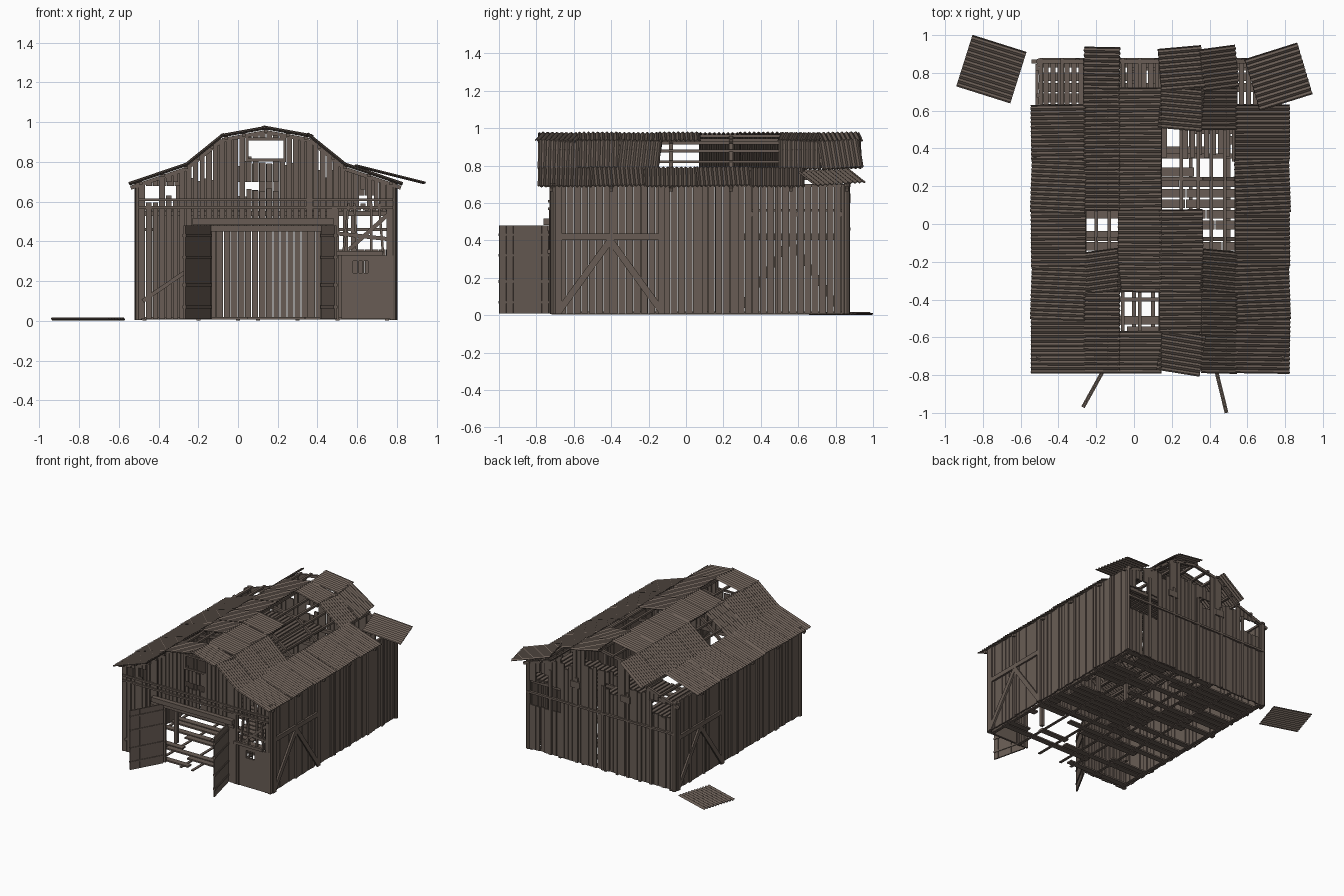
import bpy, bmesh, math, random
from mathutils import Matrix, Vector

random.seed(4)
if "Cube" in bpy.data.objects:
    bpy.data.objects.remove(bpy.data.objects["Cube"])

COL = (0.14, 0.108, 0.089, 1)
mat = bpy.data.materials.new("weathered_brown")
mat.use_nodes = True
mat.diffuse_color = COL
bsdf = mat.node_tree.nodes["Principled BSDF"]
bsdf.inputs["Base Color"].default_value = COL
bsdf.inputs["Roughness"].default_value = 0.9

XL, XR, YF, YB, EAVE = -0.5, 0.78, -0.72, 0.87, 0.7
# Gambrel roof profile, x and z
ROOF = [(-0.54, 0.685), (-0.26, 0.78), (-0.08, 0.925), (0.14, 0.965),
        (0.36, 0.925), (0.54, 0.78), (0.82, 0.685)]


def roof_z(x):
    for (x0, z0), (x1, z1) in zip(ROOF, ROOF[1:]):
        if x <= x1:
            return z0 + (z1 - z0) * (x - x0) / (x1 - x0)
    return ROOF[-1][1]


def finish(name, bm):
    me = bpy.data.meshes.new(name)
    bm.to_mesh(me)
    bm.free()
    me.materials.append(mat)
    ob = bpy.data.objects.new(name, me)
    bpy.context.collection.objects.link(ob)
    return ob


def box(bm, lo, hi):
    lo, hi = Vector(lo), Vector(hi)
    m = Matrix.Translation((lo + hi) / 2) @ Matrix.Diagonal((*(hi - lo), 1))
    bmesh.ops.create_cube(bm, size=1, matrix=m)


def beam(bm, a, b, w=0.03, d=0.03):
    a, b = Vector(a), Vector(b)
    rot = (b - a).to_track_quat('Z', 'Y').to_matrix().to_4x4()
    size = Matrix.Diagonal((w, d, (b - a).length, 1))
    bmesh.ops.create_cube(bm, size=1, matrix=Matrix.Translation((a + b) / 2) @ rot @ size)


def plank_wall(name, axis, start, end, fixed, pitch, gap, top, holes=()):
    """Vertical planks along x or y; holes are (u0, u1, z0, z1) with ragged edges."""
    bm = bmesh.new()
    n = round((end - start) / pitch)
    step = (end - start) / n
    for i in range(n):
        u = start + step * (i + 0.5)
        spans = [(0.01, top(u))]
        for u0, u1, z0, z1 in holes:
            if u0 <= u <= u1:
                r0, r1 = z0, z1
                if z0 > 0.5:
                    r0 += random.uniform(-0.02, 0.02)
                cut = []
                for s0, s1 in spans:
                    cut += [(s0, min(s1, r0)), (max(s0, r1), s1)]
                spans = [s for s in cut if s[1] - s[0] > 0.01]
        off = fixed + random.uniform(-0.005, 0.005)
        h = (step - gap * random.uniform(0.5, 1.5)) / 2
        for s0, s1 in spans:
            if axis == 'x':
                box(bm, (u - h, off - 0.006, s0), (u + h, off + 0.006, s1))
            else:
                box(bm, (off - 0.006, u - h, s0), (off + 0.006, u + h, s1))
    return finish(name, bm)


# Plank walls
def gable_top(x):
    return roof_z(x) - 0.015


front_holes = [(-0.14, 0.42, 0, 0.48), (0.5, 0.76, 0, 0.57), (0.04, 0.24, 0.81, 0.92),
               (-0.36, -0.3, 0.63, 0.7), (-0.46, -0.4, 0.6, 0.68), (0.05, 0.2, 0.66, 0.7),
               (0.6, 0.66, 0.6, 0.66)]
back_holes = [(0.5, 0.77, 0.36, 0.55), (0.6, 0.72, 0.55, 0.63), (-0.46, -0.3, 0.58, 0.68),
              (0.0, 0.3, 0.79, 1), (0.0, 0.1, 0.64, 0.7), (-0.25, -0.12, 0.72, 1), (0.38, 0.5, 0.74, 1)]
plank_wall("front_wall", 'x', XL, XR, YF, 0.034, 0.007, gable_top, front_holes)
plank_wall("back_wall", 'x', XL, XR, YB - 0.01, 0.036, 0.004, gable_top, back_holes)
for side, x in (("right", XL), ("left", XR)):
    plank_wall(side + "_wall", 'y', YF, YB, x, 0.04, 0.003, lambda y: EAVE)

# Battens, corner posts, cross braces on the side walls
bm = bmesh.new()
for x in (XL, XR):
    for y in (YF + 0.01, YB - 0.01):
        bmesh.ops.create_cone(bm, cap_ends=True, segments=8, radius1=0.018, radius2=0.018,
                              depth=EAVE, matrix=Matrix.Translation((x, y, EAVE / 2 + 0.005)))
finish("corner_posts", bm)

bm = bmesh.new()
for x, y0, y1 in ((XR + 0.014, -0.68, -0.13), (XL - 0.014, 0.28, 0.83)):
    mid = (y0 + y1) / 2
    for y in (y0, y1):
        beam(bm, (x, y, 0.005), (x, y, EAVE), 0.016, 0.035)
        beam(bm, (x, y, 0.02), (x, mid, 0.4), 0.014, 0.035)
    beam(bm, (x, y0, 0.42), (x, y1, 0.42), 0.016, 0.035)
for x in (XL - 0.01, XR + 0.01):
    for y in (-0.4, 0.08, 0.27, 0.5, 0.68):
        beam(bm, (x, y, 0.01), (x, y, EAVE), 0.012, 0.02)
finish("side_braces", bm)

bm = bmesh.new()
beam(bm, (XL, YB, 0.46), (XR, YB, 0.46), 0.02, 0.016)
for x in (-0.3, -0.1, 0.12, 0.35, 0.58):
    beam(bm, (x, YB, 0.01), (x, YB, 0.68), 0.022, 0.014)
for x in (-0.08, 0.36):
    box(bm, (x - 0.04, YB - 0.01, 0.6), (x + 0.04, YB + 0.01, 0.65))
finish("back_battens", bm)

# Front trim: header beam, rails, window frame, small side door
bm = bmesh.new()
beam(bm, (-0.23, YF - 0.025, 0.5), (0.48, YF - 0.025, 0.5), 0.036, 0.036)
beam(bm, (-0.25, YF - 0.01, 0.465), (0.48, YF - 0.01, 0.465), 0.02, 0.03)
for z in (0.57, 0.61):
    beam(bm, (XL, YF - 0.01, z), (XR, YF - 0.01, z), 0.014, 0.014)
beam(bm, (-0.48, YF - 0.01, 0.1), (-0.26, YF - 0.01, 0.25), 0.014, 0.02)
beam(bm, (0.48, YF - 0.01, 0.34), (0.73, YF - 0.01, 0.34), 0.02, 0.022)
beam(bm, (0.485, YF, 0.01), (0.485, YF, 0.57), 0.025, 0.025)
for x in (0.53, 0.6, 0.67, 0.73):
    beam(bm, (x, YF, 0.34), (x + random.uniform(-0.03, 0.03), YF, 0.59), 0.02, 0.012)
beam(bm, (0.5, YF, 0.44), (0.77, YF, 0.41), 0.012, 0.02)
beam(bm, (0.56, YF, 0.36), (0.76, YF, 0.54), 0.012, 0.02)
for x in (0.045, 0.235):
    beam(bm, (x, YF - 0.008, 0.8), (x, YF - 0.008, 0.92), 0.014, 0.014)
for z in (0.81, 0.915):
    beam(bm, (0.04, YF - 0.008, z), (0.24, YF - 0.008, z), 0.014, 0.014)
finish("front_trim", bm)

bm = bmesh.new()
for x0, x1, z0, z1 in ((0.52, 0.58, 0.01, 0.33), (0.655, 0.78, 0.01, 0.33),
                       (0.58, 0.655, 0.01, 0.24), (0.58, 0.655, 0.3, 0.33)):
    box(bm, (x0, YF - 0.008, z0), (x1, YF + 0.008, z1))
for x in (0.605, 0.63):
    box(bm, (x - 0.004, YF - 0.005, 0.24), (x + 0.004, YF + 0.005, 0.3))
finish("small_door", bm)

# Open barn doors
for name, hinge, tip in (("right_door", (-0.14, -0.735), (-0.27, -0.97)),
                         ("left_door", (0.425, -0.735), (0.49, -1.0))):
    bm = bmesh.new()
    a, b = Vector((*hinge, 0)), Vector((*tip, 0))
    for i in range(7):
        p = a.lerp(b, (i + 0.5) / 7)
        beam(bm, p + Vector((0, 0, 0.01)), p + Vector((0, 0, 0.48)), 0.01, 0.0375)
        bm.verts.ensure_lookup_table()
        ang = math.atan2((b - a).y, (b - a).x) - math.pi / 2
        bmesh.ops.rotate(bm, verts=bm.verts[-8:], cent=p, matrix=Matrix.Rotation(ang, 3, 'Z'))
    for z in (0.07, 0.18, 0.32, 0.43):
        beam(bm, a + Vector((0, 0, z)), b + Vector((0, 0, z)), 0.02, 0.014)
    finish(name, bm)

# Ground floor boards, broken, over joists
bm = bmesh.new()
y = YF + 0.02
while y < YB - 0.05:
    x = XL + 0.01
    while x < XR - 0.02:
        x1 = min(XR - 0.01, x + random.uniform(0.2, 0.55))
        if random.random() < (0.55 if y < -0.3 else 0.75):
            box(bm, (x, y, 0.008), (x1 - 0.005, y + 0.046, 0.02))
        x = x1
    y += 0.056
for x in (XL + 0.03, -0.2, 0.0, 0.1, 0.3, 0.5, XR - 0.03):
    box(bm, (x - 0.01, YF, 0.003), (x + 0.01, YB, 0.01))
finish("floor_boards", bm)

# Rear loft boards
bm = bmesh.new()
for i in range(34):
    x = XL + 0.02 + i * 0.037
    if random.random() < 0.9:
        box(bm, (x, 0.33 + random.uniform(0, 0.04), 0.555), (x + 0.027, YB - 0.02, 0.567))
for y in (0.36, 0.6, 0.84):
    beam(bm, (XL, y, 0.54), (XR, y, 0.54), 0.025, 0.025)
finish("loft_boards", bm)

# Roof frame: rafters and purlins
bm = bmesh.new()
DROP = 0.015
for y in (YF, -0.4, -0.08, 0.24, 0.56, YB - 0.01):
    for (x0, z0), (x1, z1) in zip(ROOF, ROOF[1:]):
        beam(bm, (x0, y, z0 - DROP), (x1, y, z1 - DROP), 0.02, 0.02)
purlins = [-0.49, -0.38, -0.26, -0.2, -0.13, -0.06, 0.03, 0.14]
for x in purlins + [0.28 - x for x in purlins[:-1]]:
    z = roof_z(x) - 0.008
    beam(bm, (x, YF - 0.03, z), (x, YB + 0.01, z), 0.018, 0.016)
for x in (-0.26, 0.54):
    for y in (-0.4, 0.24):
        beam(bm, (x, y, 0.01), (x, y, 0.77), 0.025, 0.025)
finish("roof_frame", bm)


# Corrugated sheets
def sheet(name, centre, slope, length, width, twist):
    waves = round(width / 0.025)
    bm = bmesh.new()
    bmesh.ops.create_grid(bm, x_segments=1, y_segments=waves * 4, size=0.5)
    for v in bm.verts:
        v.co.z = 0.005 * math.sin((v.co.y + 0.5) * waves * math.tau)
        v.co.x *= length
        v.co.y *= width
    m = (Matrix.Translation(centre) @ Matrix.Rotation(-math.atan(slope), 4, 'Y')
         @ Matrix.Rotation(math.radians(twist), 4, 'Z'))
    bm.transform(m)
    ob = finish(name, bm)
    mod = ob.modifiers.new("thickness", 'SOLIDIFY')
    mod.thickness = 0.005
    mod.offset = 0


MISSING = {(1, 3), (2, 1), (2, 7), (3, 4), (3, 5), (4, 3), (4, 4), (4, 5)}
TWIST = {(3, 0): -9, (3, 7): 5, (4, 7): 6, (1, 2): 6, (3, 6): -5, (4, 2): -4,
         (0, 1): -2, (0, 3): -2, (5, 1): 2, (5, 3): 2}
for col in range(6):
    (x0, z0), (x1, z1) = ROOF[col], ROOF[col + 1]
    eave = col in (0, 5)
    pitch = 0.283 if eave else 0.215
    for row in range(5 if eave else 8):
        if (col, row) in MISSING:
            continue
        c = ((x0 + x1) / 2, -0.787 + pitch * (row + 0.5), (z0 + z1) / 2 + 0.006 + 0.003 * (row % 2))
        twist = TWIST.get((col, row), random.uniform(-1, 1))
        sheet("roof_sheet", c, (z1 - z0) / (x1 - x0), math.hypot(x1 - x0, z1 - z0) + 0.01,
              pitch + 0.006, twist)
sheet("loose_roof_sheet", (0.765, 0.78, 0.738), -0.25, 0.3, 0.283, 17)
sheet("fallen_sheet", (-0.755, 0.82, 0.009), 0, 0.3, 0.283, -17.5)
